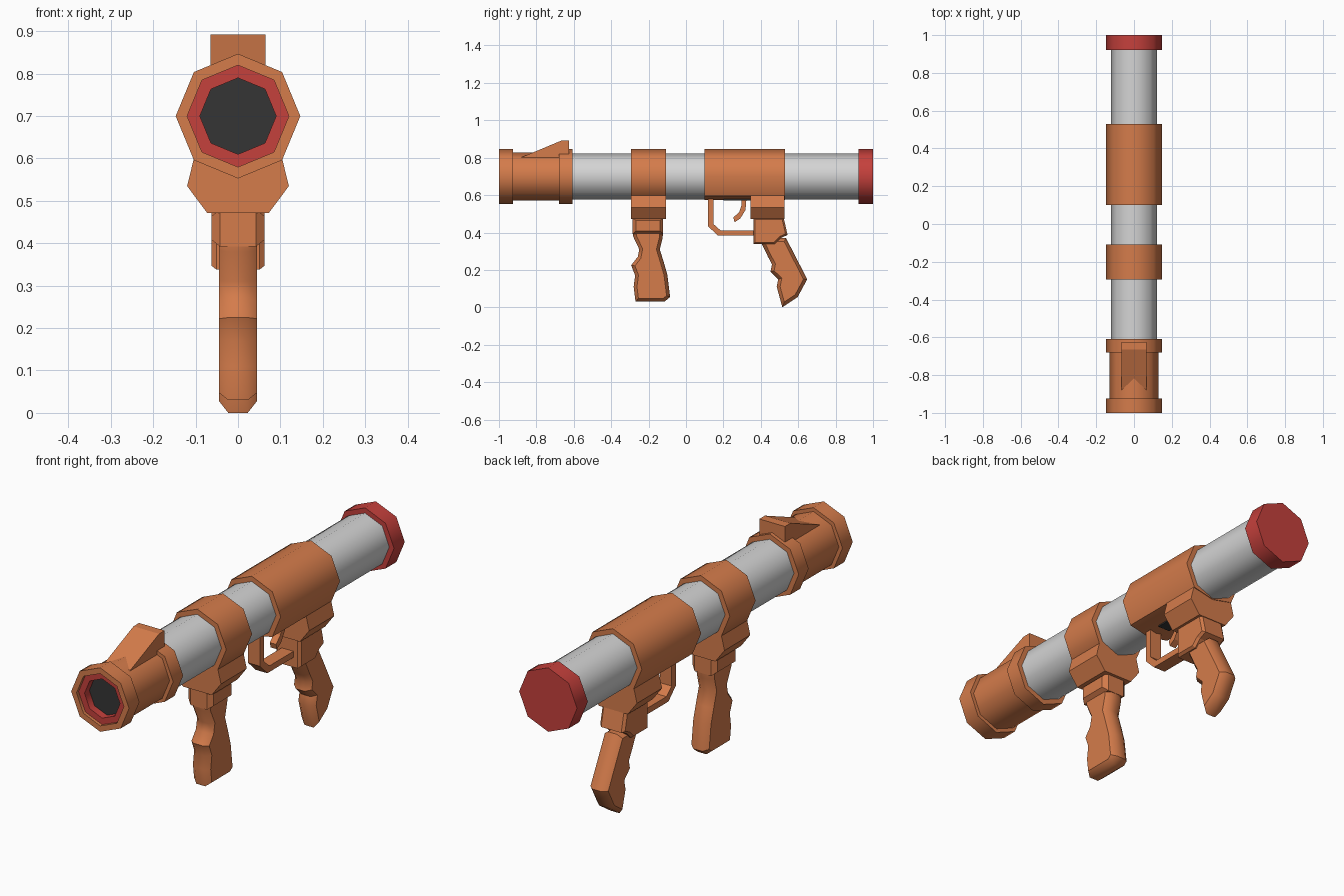
import bpy, bmesh, math

if "Cube" in bpy.data.objects:
    bpy.data.objects.remove(bpy.data.objects["Cube"])


def material(name, r, g, b):
    m = bpy.data.materials.new(name)
    m.diffuse_color = (r, g, b, 1)
    m.use_nodes = True
    m.node_tree.nodes["Principled BSDF"].inputs["Base Color"].default_value = m.diffuse_color
    return m


ORANGE = material("burnt orange", 0.66, 0.20, 0.07)
GREY = material("light grey", 0.66, 0.66, 0.66)
RED = material("red", 0.56, 0.052, 0.045)
DARK = material("near black", 0.035, 0.035, 0.035)
AXIS_Z = 0.70


def finish(bm, name, mats, smooth_angle=0):
    """Fix normals, smooth soft edges and link the object."""
    bmesh.ops.recalc_face_normals(bm, faces=bm.faces[:])
    if smooth_angle:
        for f in bm.faces:
            f.smooth = True
        for e in bm.edges:
            e.smooth = e.calc_face_angle(math.pi) < math.radians(smooth_angle)
    me = bpy.data.meshes.new(name)
    bm.to_mesh(me)
    bm.free()
    for m in mats:
        me.materials.append(m)
    ob = bpy.data.objects.new(name, me)
    bpy.context.collection.objects.link(ob)
    return ob


def lathe(name, rings, mats, squash=None):
    """Octagonal body along y from (y, radius, material index) rings.
    squash lifts the lowest corner to the given height."""
    bm = bmesh.new()
    loops = []
    for y, r, _ in rings:
        loop = []
        for i in range(8):
            a = math.tau * i / 8
            z = AXIS_Z + r * math.sin(a)
            if squash:
                z = max(z, squash)
            loop.append(bm.verts.new((r * math.cos(a), y, z)))
        loops.append(loop)
    bm.faces.new(loops[0]).material_index = rings[0][2]
    for k in range(len(rings) - 1):
        for i in range(8):
            j = (i + 1) % 8
            f = bm.faces.new((loops[k][i], loops[k][j], loops[k + 1][j], loops[k + 1][i]))
            f.material_index = rings[k][2]
    bm.faces.new(loops[-1]).material_index = rings[-1][2]
    return finish(bm, name, mats, 50)


def side_profile(name, pts, half, chamfer=0, mat=ORANGE, smooth=0):
    """Extrude a (y, z) outline across x, with optional chamfered sides."""
    bm = bmesh.new()
    core = half - chamfer
    left = bm.faces.new([bm.verts.new((-core, y, z)) for y, z in pts])
    right = bm.faces.new([bm.verts.new((core, y, z)) for y, z in reversed(pts)])
    n = len(pts)
    lv, rv = list(left.verts), list(right.verts)[::-1]
    for i in range(n):
        j = (i + 1) % n
        bm.faces.new((lv[i], lv[j], rv[j], rv[i]))
    bmesh.ops.recalc_face_normals(bm, faces=bm.faces[:])
    if chamfer:
        bmesh.ops.inset_individual(bm, faces=[left, right], thickness=chamfer * 0.8,
                                   depth=chamfer, use_even_offset=True)
    return finish(bm, name, [mat], smooth)


def mount(name, y0, y1):
    """Block hanging below a band, from a mirrored (x, z) cross-section."""
    half = [(0.104, 0.60), (0.12, 0.535), (0.073, 0.472)]
    pts = half + [(-x, z) for x, z in reversed(half)]
    bm = bmesh.new()
    a = [bm.verts.new((x, y0, z)) for x, z in pts]
    b = [bm.verts.new((x, y1, z)) for x, z in pts]
    bm.faces.new(a)
    bm.faces.new(b)
    for i in range(6):
        j = (i + 1) % 6
        bm.faces.new((a[i], a[j], b[j], b[i]))
    return finish(bm, name, [ORANGE])


# Main tube, bands and end cap
lathe("main_tube", [(-0.64, 0.123, 0), (0.94, 0.123, 0)], [GREY])
lathe("front_band", [(-0.295, 0.147, 0), (-0.108, 0.147, 0)], [ORANGE])
lathe("rear_band", [(0.10, 0.147, 0), (0.53, 0.147, 0)], [ORANGE], squash=0.574)
lathe("end_cap", [(0.922, 0.147, 0), (1.0, 0.147, 0)], [RED])

# Muzzle: dark bore, red lip, orange collars
lathe("muzzle", [(-0.95, 0.09, 2), (-0.985, 0.09, 1), (-0.985, 0.12, 0), (-1.0, 0.12, 0),
                 (-1.0, 0.147, 0), (-0.925, 0.147, 0), (-0.925, 0.129, 0),
                 (-0.68, 0.129, 0), (-0.68, 0.147, 0), (-0.608, 0.147, 0)],
      [ORANGE, RED, DARK])
bore = bpy.data.objects["muzzle"].data
for p in bore.polygons:   # bore floor dark, bore wall and lip red
    c = p.center
    r = math.hypot(c.x, c.z - AXIS_Z)
    if len(p.vertices) == 8:
        p.material_index = 2 if c.y < -0.9 else 0
    else:
        p.material_index = 1 if c.y < -0.96 and r < 0.105 else 0

# Sight wedge
side_profile("sight", [(-0.885, 0.80), (-0.665, 0.892), (-0.625, 0.892), (-0.625, 0.77), (-0.885, 0.77)], 0.065)

# Front grip
mount("front_mount", -0.295, -0.108)
side_profile("front_collar", [(-0.285, 0.48), (-0.285, 0.392), (-0.122, 0.392), (-0.122, 0.48)],
             0.063, 0.021)
side_profile("front_grip", [(-0.283, 0.42), (-0.283, 0.38), (-0.25, 0.31), (-0.258, 0.27),
                            (-0.293, 0.225), (-0.272, 0.17), (-0.28, 0.11), (-0.27, 0.03),
                            (-0.115, 0.03), (-0.085, 0.055), (-0.10, 0.175), (-0.12, 0.245),
                            (-0.14, 0.31), (-0.125, 0.37), (-0.122, 0.42)], 0.045, 0.022, smooth=40)

# Rear grip
mount("rear_mount", 0.345, 0.527)
side_profile("rear_collar", [(0.36, 0.48), (0.36, 0.338), (0.473, 0.338), (0.505, 0.37),
                             (0.543, 0.387), (0.522, 0.48)], 0.063, 0.012)
side_profile("rear_grip", [(0.39, 0.37), (0.44, 0.267), (0.46, 0.23), (0.452, 0.19),
                           (0.493, 0.15), (0.485, 0.11), (0.515, 0.0), (0.597, 0.055),
                           (0.648, 0.15), (0.535, 0.37)], 0.045, 0.022, smooth=40)

# Trigger, its guard and the dark slot above
side_profile("trigger_guard", [(0.117, 0.60), (0.117, 0.435), (0.17, 0.383), (0.38, 0.383),
                               (0.38, 0.411), (0.185, 0.411), (0.147, 0.445), (0.147, 0.60)], 0.03)
side_profile("trigger", [(0.295, 0.60), (0.325, 0.60), (0.318, 0.52), (0.29, 0.475),
                         (0.26, 0.455), (0.253, 0.48), (0.285, 0.51), (0.298, 0.55)], 0.016)
side_profile("trigger_slot", [(0.20, 0.572), (0.345, 0.572), (0.345, 0.578), (0.20, 0.578)],
             0.03, mat=DARK)
